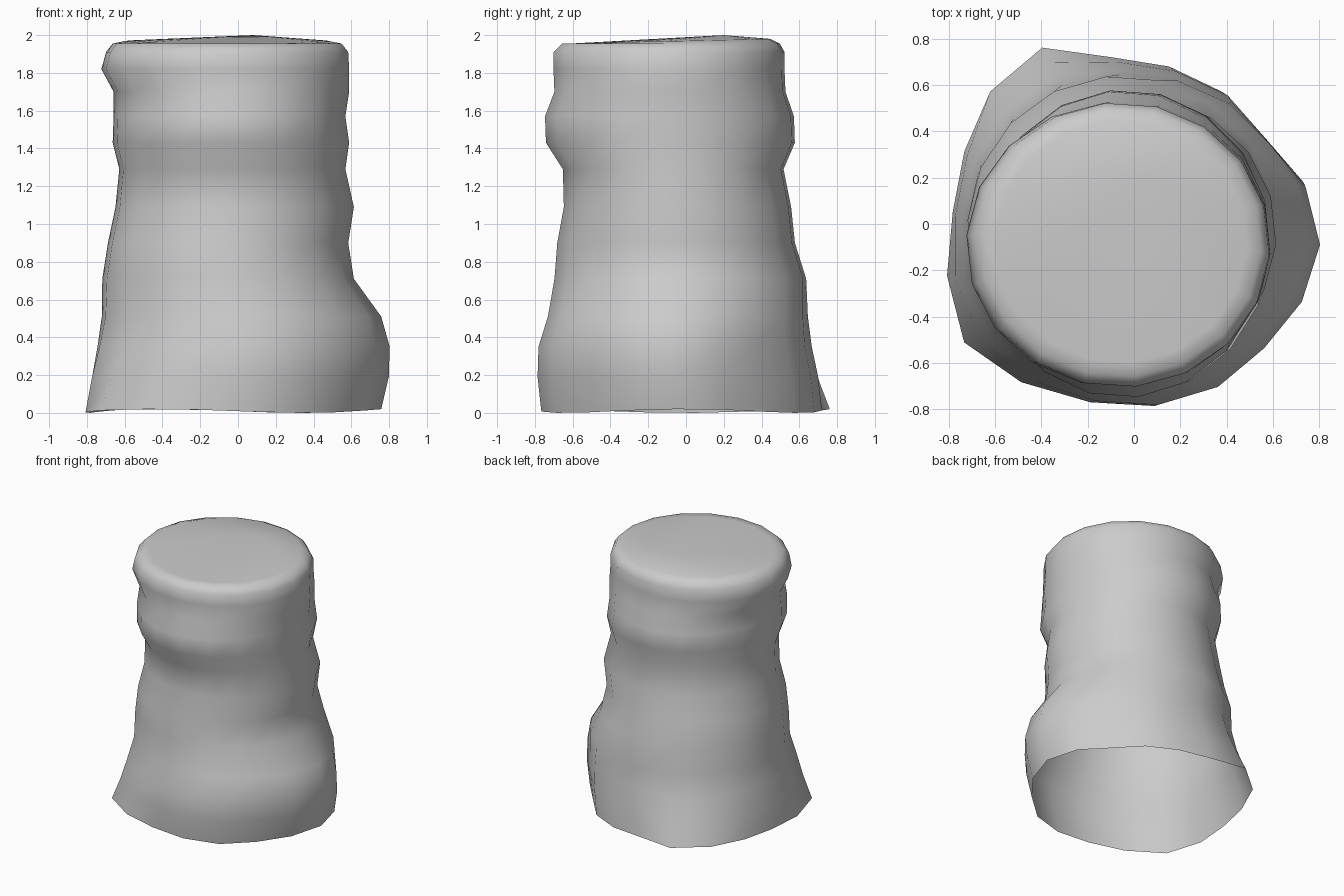
import bpy, bmesh
from math import cos, sin, radians

if "Cube" in bpy.data.objects:
    bpy.data.objects.remove(bpy.data.objects["Cube"])

SIDES = 18
# z, xmin, xmax, ymin, ymax for each ring of the lumpy body
RINGS = [
    (0.01, -.80, .76, -.77, .77), (0.19, -.79, .80, -.79, .75),
    (0.35, -.76, .805, -.785, .71), (0.51, -.73, .76, -.735, .67),
    (0.71, -.72, .615, -.70, .64), (0.90, -.69, .585, -.685, .58),
    (1.09, -.65, .615, -.65, .56), (1.29, -.63, .57, -.655, .52),
    (1.43, -.665, .59, -.745, .58), (1.57, -.66, .57, -.75, .575),
    (1.70, -.66, .59, -.70, .53), (1.82, -.725, .59, -.705, .525),
    (1.91, -.70, .585, -.705, .525), (1.955, -.665, .55, -.66, .50),
    (1.968, -.60, .49, -.60, .45),
]
# Uneven hem: radius factor per side, fading out upward
HEM = [1.0, .95, .87, .90, .91, .94, 1.10, 1.07, 1.0,
       .98, 1.05, 1.13, 1.07, 1.01, 1.0, .99, .955, .98]
FLARE = [1, .35, .1]
PINCH = [1, 1, .9, .5]

bm = bmesh.new()
loops = []
for i, (z, x0, x1, y0, y1) in enumerate(RINGS):
    loop = []
    for k, hem in enumerate(HEM):
        fade = FLARE if hem > 1 else PINCH
        w = fade[i] if i < len(fade) else 0
        m = 1 + (hem - 1) * w
        a = radians(-4 + 360 / SIDES * k)
        x = (x0 + x1) / 2 + (x1 - x0) / 2 * cos(a) * m
        y = (y0 + y1) / 2 + (y1 - y0) / 2 * sin(a) * m
        dz = 0.01 * cos(3 * a) if i == 0 else 0
        if i == len(RINGS) - 1:
            dz = 0.012 * sin(a)
        loop.append(bm.verts.new((x, y, z + dz)))
    loops.append(loop)

# Side walls, left open at the bottom
for lo, hi in zip(loops, loops[1:]):
    for k in range(SIDES):
        n = (k + 1) % SIDES
        bm.faces.new((lo[k], lo[n], hi[n], hi[k]))

# Slightly raised closed top
peak = bm.verts.new((0.08, 0.2, 2.0))
for k in range(SIDES):
    bm.faces.new((loops[-1][k], loops[-1][(k + 1) % SIDES], peak))

for f in bm.faces:
    f.smooth = True
mesh = bpy.data.meshes.new("draped_body")
bm.to_mesh(mesh)
bm.free()
body = bpy.data.objects.new("draped_body", mesh)
bpy.context.collection.objects.link(body)
